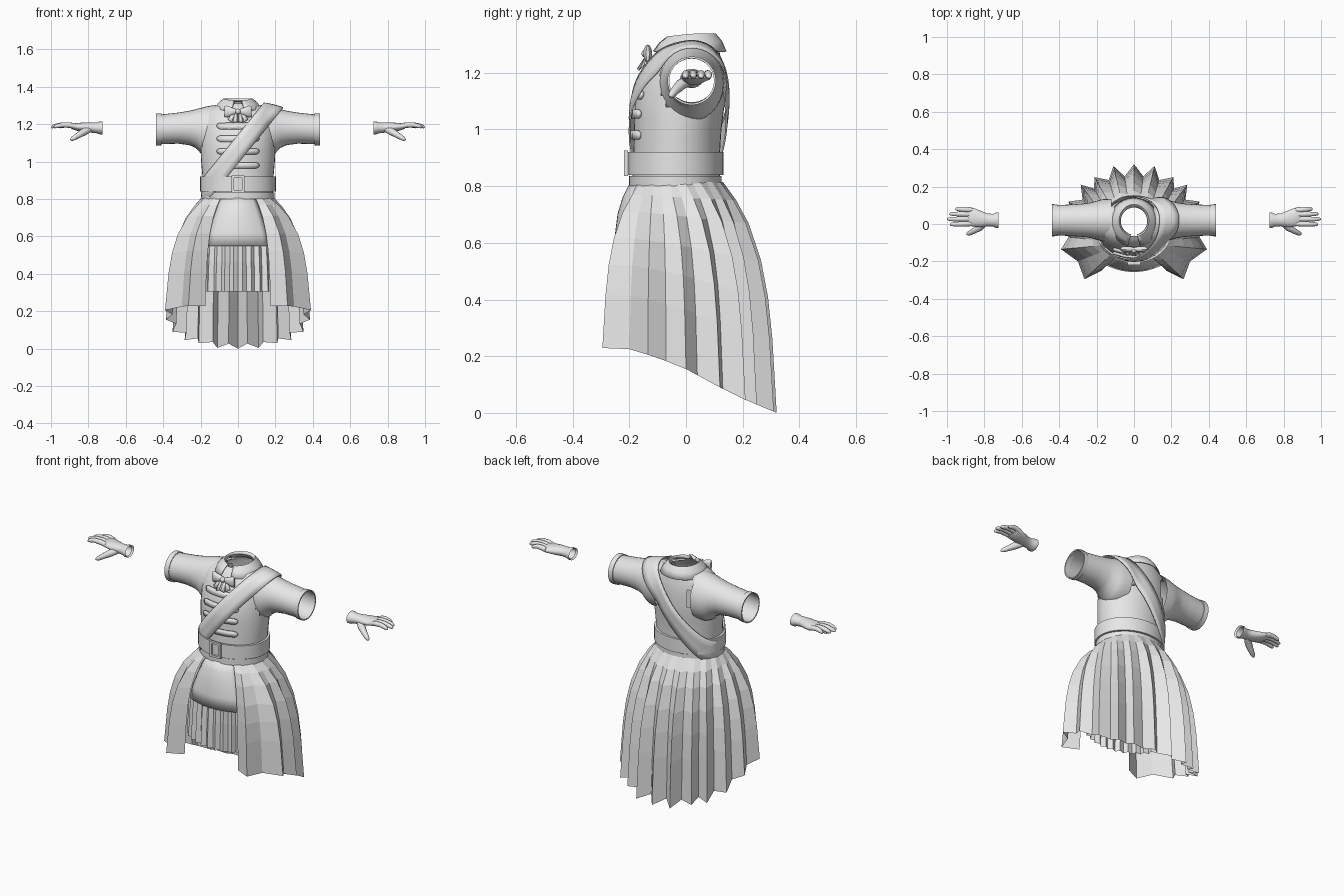
import bpy, bmesh, math
from mathutils import Vector
from mathutils.bvhtree import BVHTree

if "Cube" in bpy.data.objects:
    bpy.data.objects.remove(bpy.data.objects["Cube"])

cloth = bpy.data.materials.new("plain_grey")
cloth.diffuse_color = (0.8, 0.8, 0.8, 1)
cloth.use_nodes = True
cloth.node_tree.nodes["Principled BSDF"].inputs["Base Color"].default_value = cloth.diffuse_color


def lerp(a, b, t):
    return a + (b - a) * t


def table(pts, v):
    """Piecewise linear lookup."""
    for (a, fa), (b, fb) in zip(pts, pts[1:]):
        if v <= b:
            return lerp(fa, fb, max(0, (v - a) / (b - a)))
    return pts[-1][1]


def grid(bm, rows, closed=True, caps=(False, False)):
    """Skin rows of points with quads."""
    vs = [[bm.verts.new(p) for p in r] for r in rows]
    n = len(vs[0])
    for a, b in zip(vs, vs[1:]):
        for i in range(n if closed else n - 1):
            j = (i + 1) % n
            bm.faces.new((a[i], a[j], b[j], b[i]))
    if caps[0]:
        bm.faces.new(vs[0])
    if caps[1]:
        bm.faces.new(vs[-1])


def finish(name, bm, smooth=True, thick=0, mirror=False):
    bmesh.ops.recalc_face_normals(bm, faces=bm.faces)
    me = bpy.data.meshes.new(name)
    bm.to_mesh(me)
    bm.free()
    me.materials.append(cloth)
    ob = bpy.data.objects.new(name, me)
    bpy.context.collection.objects.link(ob)
    if thick:
        m = ob.modifiers.new("thickness", 'SOLIDIFY')
        m.thickness, m.offset = thick, 0
    if mirror:
        ob.modifiers.new("mirror", 'MIRROR')
    if smooth:
        bpy.context.view_layer.objects.active = ob
        ob.select_set(True)
        bpy.ops.object.shade_smooth_by_angle(angle=math.radians(40))
        ob.select_set(False)
    return ob


def ring_z(z, rx, yf, yb, n=40):
    """Horizontal oval from its half width, front and back."""
    c, r = (yf + yb) / 2, (yb - yf) / 2
    return [(rx * math.sin(k * math.tau / n), c - r * math.cos(k * math.tau / n), z) for k in range(n)]


def ring_x(x, y, ry, z0, z1, n=28):
    """Oval across the x axis."""
    c, r = (z0 + z1) / 2, (z1 - z0) / 2
    return [(x, y + ry * math.cos(k * math.tau / n), c + r * math.sin(k * math.tau / n)) for k in range(n)]


def tube(bm, pts, radii, n=10):
    """Round tube through points, closed at both ends."""
    pts = [Vector(p) for p in pts]
    d = (pts[-1] - pts[0]).normalized()
    a = d.cross(Vector((0, 0.3, 1))).normalized()
    b = d.cross(a)
    grid(bm, [[p + r * (a * math.cos(k * math.tau / n) + b * math.sin(k * math.tau / n))
               for k in range(n)] for p, r in zip(pts, radii)], caps=(True, True))


# Torso and sleeve profiles
prof = [(.76, .17, -.17, .11), (.82, .185, -.19, .12), (.92, .19, -.185, .12), (1.0, .197, -.183, .125),
        (1.08, .2, -.182, .135), (1.16, .2, -.165, .135), (1.22, .195, -.14, .13),
        (1.265, .18, -.112, .12), (1.295, .13, -.09, .115), (1.312, .08, -.065, .095)]
body = []
for p, q in zip(prof, prof[1:]):
    body += [p, tuple(lerp(a, b, .5) for a, b in zip(p, q))]
body = [ring_z(*p) for p in body + prof[-1:]]
sleeve = [ring_x(*p) for p in [(.12, .02, .115, 1.03, 1.303), (.17, .02, .112, 1.03, 1.295),
          (.2, .02, .104, 1.045, 1.287), (.225, .02, .096, 1.073, 1.28), (.26, .02, .09, 1.088, 1.272),
          (.32, .02, .085, 1.096, 1.262), (.43, .02, .08, 1.093, 1.25)]]
bm = bmesh.new()
grid(bm, body)
grid(bm, sleeve)
skin = BVHTree.FromBMesh(bm)
bm.free()

# Torso with open armholes
bm = bmesh.new()
grid(bm, body)
holes = [f for f in bm.faces if abs(f.calc_center_median().x) > .1 and
         math.hypot(f.calc_center_median().y - .02, f.calc_center_median().z - 1.17) < .108]
bmesh.ops.delete(bm, geom=holes, context='FACES')
finish("torso", bm)

# Sleeves and cuffs
bm = bmesh.new()
grid(bm, sleeve)
finish("sleeves", bm, mirror=True)
bm = bmesh.new()
grid(bm, [ring_x(x, .02, r, 1.172 - r, 1.172 + r) for x, r in
          [(.41, .079), (.41, .085), (.438, .086), (.438, .079), (.41, .079)]])
finish("cuffs", bm, mirror=True)

# Collar, open at the front
bm = bmesh.new()
rows = []
for rx, yf, yb, zf, zb in [(.073, -.06, .09, 1.31, 1.325), (.08, -.07, .105, 1.325, 1.335),
                           (.105, -.095, .125, 1.305, 1.31), (.132, -.118, .14, 1.275, 1.275)]:
    row = []
    for k in range(29):
        a = math.radians(lerp(14, 346, k / 28))
        t = (1 - math.cos(a)) / 2
        row.append((rx * math.sin(a), lerp(yf, yb, t), lerp(zf, zb, min(1, t * 2))))
    rows.append(row)
grid(bm, rows, closed=False)
finish("collar", bm, thick=.006)

# Belt, waistband and buckle
for name, pts in [("belt", [(.84, .19), (.84, .203), (.92, .203), (.92, .19)]),
                  ("waistband", [(.80, .18), (.80, .196), (.836, .196), (.836, .18)])]:
    bm = bmesh.new()
    grid(bm, [ring_z(z, r, -r - .005, r - .07) for z, r in pts])
    finish(name, bm)
bm = bmesh.new()
for x, z, w, h in [(-.028, .88, .012, .09), (.028, .88, .012, .09), (0, .919, .06, .012), (0, .841, .06, .012)]:
    g = bmesh.ops.create_cube(bm, size=1)["verts"]
    bmesh.ops.scale(bm, vec=(w, .014, h), verts=g)
    bmesh.ops.translate(bm, vec=(x, -.212, z), verts=g)
finish("buckle", bm, smooth=False)

# Diagonal sash wrapped round the torso
o, u, n = Vector((-.01, -.02, 1.055)), Vector((.629, 0, .777)), Vector((.777, 0, -.629))
rows = []
for w in (-.048, -.016, .016, .048):
    rad, dirs = [], []
    for k in range(56):
        a = k * math.tau / 56
        d = (u * math.cos(a) * 1.6 + Vector((0, math.sin(a), 0))).normalized()
        hit = skin.ray_cast(o + n * w + d * 2, -d)[0]
        rad.append((hit - o - n * w).length if hit else (rad[-1] if rad else .3))
        dirs.append(d)
    rad = [(rad[k - 1] + 2 * rad[k] + rad[(k + 1) % 56]) / 4 for k in range(56)]
    rows.append([o + n * w + d * (r + .016) for d, r in zip(dirs, rad)])
bm = bmesh.new()
grid(bm, rows)
finish("sash", bm, thick=.006)

# Frog fastenings across the chest
bm = bmesh.new()
for z in (1.19, 1.122, 1.055, .98):
    rows = []
    for s in (-1, 1):
        row = []
        for x in (-.112, -.107, -.095, -.05, 0, .05, .095, .107, .112):
            h = .016 if abs(x) < .1 else (.011 if abs(x) < .11 else .004)
            p = skin.ray_cast(Vector((x, -1, z + s * h)), Vector((0, 1, 0)))[0]
            row.append((x, p.y - .007, z + s * h))
        rows.append(row)
    grid(bm, rows, closed=False)
finish("frog_fastenings", bm, thick=.01)

# Bow tie
bm = bmesh.new()
grid(bm, [ring_x(x, -.135, ry, 1.268 - rz, 1.268 + rz, 12) for x, ry, rz in
          [(0, .008, .01), (.025, .014, .017), (.058, .014, .03), (.07, .005, .028)]], caps=(False, True))
grid(bm, [[(.004, -.14, 1.262), (.016, -.138, 1.262)], [(.004, -.172, 1.214), (.028, -.166, 1.207)]], closed=False)
grid(bm, [[(.014, -.137, 1.265), (.024, -.134, 1.265)], [(.032, -.163, 1.212), (.055, -.15, 1.225)]], closed=False)
finish("bow", bm, thick=.003, mirror=True)
bm = bmesh.new()
bmesh.ops.create_uvsphere(bm, u_segments=12, v_segments=8, radius=.015)
bmesh.ops.translate(bm, vec=(0, -.142, 1.268), verts=bm.verts)
finish("bow_knot", bm)

# Long pleated overskirt, open at the front and lower at the back
half = [(.175, -.25), (.265, -.295), (.30, -.20), (.39, -.135), (.35, -.07), (.385, -.0), (.33, .04),
        (.35, .12), (.275, .13), (.285, .21), (.215, .19), (.21, .25), (.135, .235), (.11, .31), (.05, .255)]
hem_pts = [(x, y, math.radians(lerp(28, 180, i / 15))) for i, (x, y) in enumerate(half)]
hem_pts += [(0, .32, math.pi)] + [(-x, y, -a) for x, y, a in reversed(hem_pts)]
hem_z = [(-.32, .23), (-.2, .225), (-.1, .195), (0, .155), (.1, .1), (.2, .05), (.32, 0)]
flare = [(0, 0), (.08, .25), (.18, .48), (.34, .71), (.5, .84), (.68, .92), (1, 1)]
rows = []
for s, f in flare:
    rows.append([(lerp(.188 * math.sin(a), x, f), lerp(-.03 - .16 * math.cos(a), y, f),
                  lerp(.815, table(hem_z, y), s)) for x, y, a in hem_pts])
bm = bmesh.new()
grid(bm, rows, closed=False)
finish("overskirt", bm, smooth=False)

# Short pleated underskirt
rows = []
for s, f in flare:
    row = []
    for k in range(72):
        a, r = k * math.tau / 72, 1 + (.04 if k % 2 else -.04) * f
        row.append((lerp(.175, .27 * r, f) * math.sin(a),
                    lerp(-.03, -.01, f) - lerp(.145, .235 * r, f) * math.cos(a), lerp(.81, .305, s)))
    rows.append(row)
bm = bmesh.new()
grid(bm, rows)
finish("underskirt", bm, smooth=False)

# Front apron
rows = []
for z, w, y in [(.82, .085, -.192), (.76, .11, -.222), (.7, .13, -.24), (.62, .155, -.25), (.55, .168, -.255)]:
    rows.append([(w * t / 5, y + .045 * (t / 5) ** 2, z) for t in range(-5, 6)])
bm = bmesh.new()
grid(bm, rows, closed=False)
finish("apron", bm, thick=.004)

# Hands: open wrist, palm, four fingers and thumb
bm = bmesh.new()
grid(bm, [ring_x(x, y, ry, z - rz, z + rz, 20) for x, y, ry, z, rz in
          [(.735, .02, .032, 1.18, .026), (.725, .02, .041, 1.18, .034), (.74, .02, .041, 1.18, .034),
           (.752, .02, .034, 1.18, .029), (.785, .022, .034, 1.182, .027), (.82, .027, .044, 1.183, .026),
           (.86, .036, .05, 1.186, .021), (.885, .039, .047, 1.188, .015), (.895, .039, .04, 1.188, .008)]],
     caps=(False, True))
for y0, y1, tip in [(.002, -.002, .985), (.027, .026, .999), (.052, .054, .987), (.075, .081, .955)]:
    tube(bm, [(lerp(.865, tip, t), lerp(y0, y1, t), 1.187 + .012 * math.sin(t * 3) - .004 * t)
              for t in (0, .3, .6, .85, .96, 1)], [.014, .0145, .013, .0115, .008, .003])
tube(bm, [(.79, .012, 1.175), (.825, -.018, 1.158), (.855, -.036, 1.14), (.88, -.049, 1.125), (.89, -.054, 1.119),
          (.895, -.056, 1.116)], [.018, .02, .016, .013, .009, .003])
finish("hands", bm, mirror=True)
